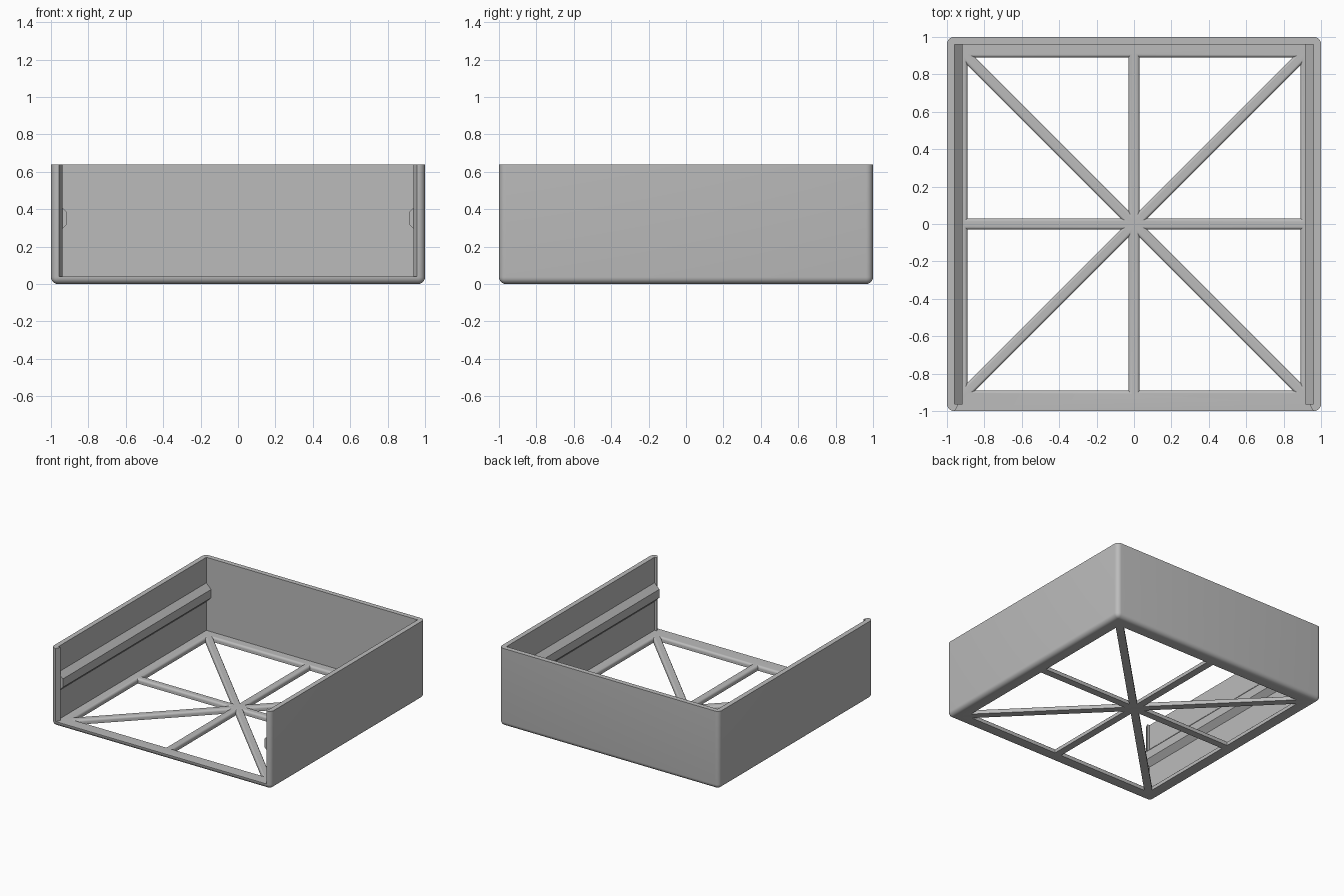
import bpy, bmesh
from math import sin, cos, pi, sqrt

if "Cube" in bpy.data.objects:
    bpy.data.objects.remove(bpy.data.objects["Cube"])

WALL, EDGE, HEIGHT = 0.96, 0.89, 0.64   # inner wall, floor opening, total height
FLOOR, HALF_BEAM, FILLET = 0.04, 0.03, 0.02

grey = bpy.data.materials.new("light_grey")
grey.use_nodes = True
grey.diffuse_color = (0.5, 0.5, 0.5, 1)
grey.node_tree.nodes["Principled BSDF"].inputs["Base Color"].default_value = (0.5, 0.5, 0.5, 1)


def finish(bm, name):
    bmesh.ops.recalc_face_normals(bm, faces=bm.faces)
    mesh = bpy.data.meshes.new(name)
    bm.to_mesh(mesh)
    bm.free()
    mesh.materials.append(grey)
    obj = bpy.data.objects.new(name, mesh)
    bpy.context.collection.objects.link(obj)
    return obj


def loft(bm, rings):
    """Skin a stack of equal-length rings and cap both ends."""
    loops = [[bm.verts.new(p) for p in ring] for ring in rings]
    n = len(loops[0])
    for a, b in zip(loops, loops[1:]):
        for i in range(n):
            j = (i + 1) % n
            bm.faces.new((a[i], a[j], b[j], b[i]))
    bm.faces.new(loops[0])
    bm.faces.new(loops[-1])


def cut(target, cutter):
    cutter.hide_render = True
    mod = target.modifiers.new("cut", 'BOOLEAN')
    mod.operation, mod.solver, mod.object = 'DIFFERENCE', 'EXACT', cutter
    bpy.context.view_layer.objects.active = target
    bpy.ops.object.modifier_apply(modifier=mod.name)
    bpy.data.objects.remove(cutter)


# Outer block, rounded on the uprights and around the bottom
bm = bmesh.new()
bmesh.ops.create_cube(bm, size=2)
for v in bm.verts:
    v.co.z = (v.co.z + 1) / 2 * HEIGHT
rounded = [e for e in bm.edges if min(v.co.z for v in e.verts) < 0.01]
bmesh.ops.bevel(bm, geom=rounded, offset=0.037, segments=6, profile=0.5, affect='EDGES')
tray = finish(bm, "tray")

# Cavity open at the top and front, leaving a wedge lip at each front edge
half = [(WALL, WALL), (WALL, -0.963), (0.938, -0.963), (0.958, -1), (0.958, -1.1)]
outline = half + [(-x, y) for x, y in reversed(half)]
bm = bmesh.new()
loft(bm, [[(x, y, z) for x, y in outline] for z in (FLOOR, 1)])
cut(tray, finish(bm, "cavity_cutter"))

# Eight triangular floor openings, flared upward to round the beams and frame
levels = [(-0.1, 0), (FLOOR - FILLET, 0)]
for i in range(1, 6):
    a = i / 5 * pi / 2
    levels.append((FLOOR - FILLET + FILLET * sin(a), FILLET * (1 - cos(a))))
levels.append((0.1, FILLET))
bm = bmesh.new()
for sx in (-1, 1):
    for sy in (-1, 1):
        for swap in (False, True):
            rings = []
            for z, grow in levels:
                h, far = HALF_BEAM - grow, EDGE + grow
                tri = [(h, h + h * sqrt(2)), (far - h * sqrt(2), far), (h, far)]
                if swap:
                    tri = [(y, x) for x, y in tri]
                rings.append([(sx * x, sy * y, z) for x, y in tri])
            loft(bm, rings)
cut(tray, finish(bm, "floor_cutter"))

# Chamfered rails along the inside of both side walls
section = [(0.975, 0.275), (WALL, 0.275), (0.917, 0.318), (0.917, 0.387), (WALL, 0.43), (0.975, 0.43)]
for side, name in ((1, "left_rail"), (-1, "right_rail")):
    bm = bmesh.new()
    loft(bm, [[(side * x, y, z) for x, z in section] for y in (-0.965, 0.97)])
    finish(bm, name)

# Smooth the rounded edges of the tray
bpy.ops.object.select_all(action='DESELECT')
tray.select_set(True)
bpy.context.view_layer.objects.active = tray
bpy.ops.object.shade_smooth_by_angle(angle=pi / 6)
